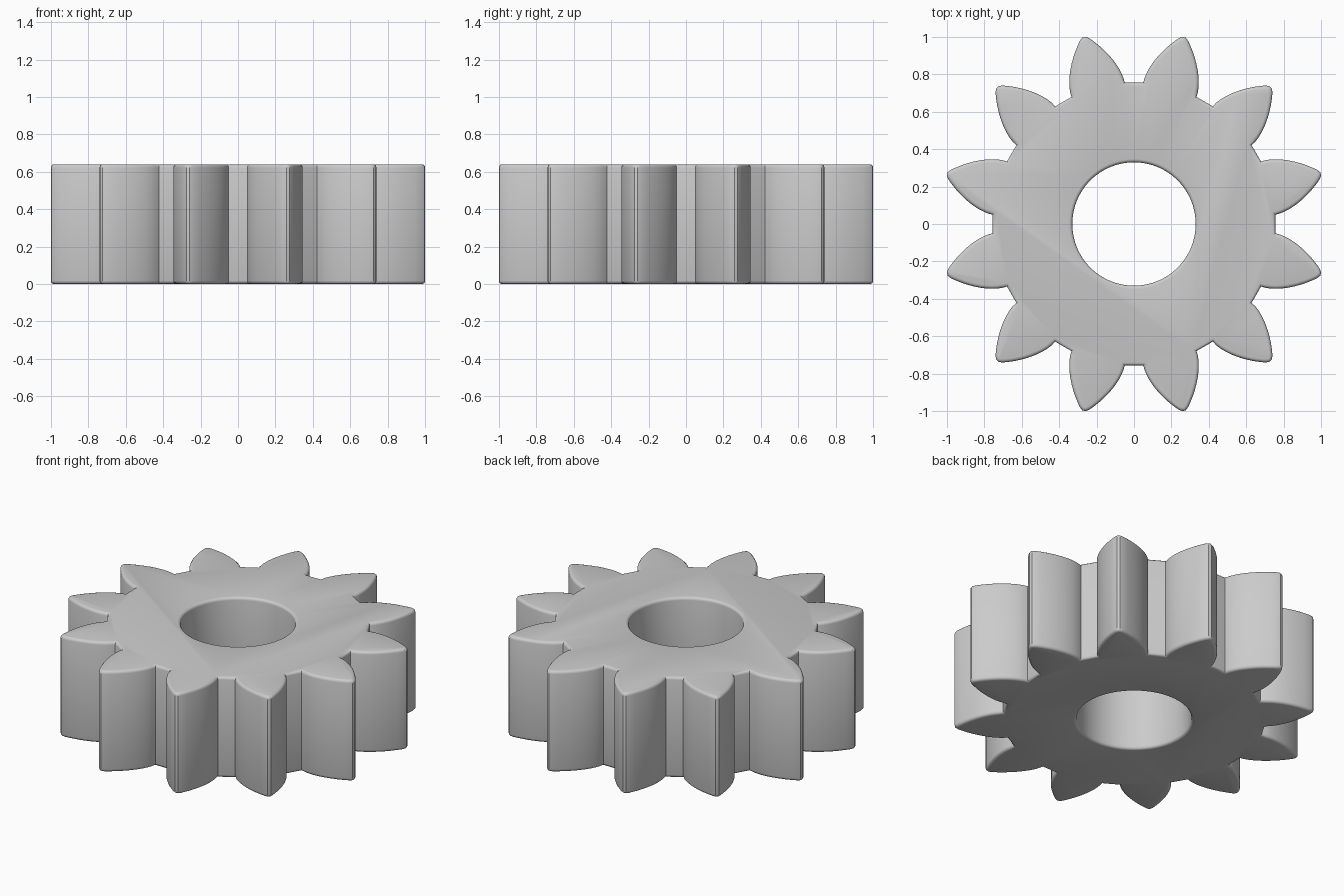
import bpy, bmesh
from math import sin, cos, tan, acos, pi, radians

if "Cube" in bpy.data.objects:
    bpy.data.objects.remove(bpy.data.objects["Cube"])

TEETH, HEIGHT, ROUND = 12, 0.64, 0.018
BASE_R, FLANK_R, TIP_R, BORE_R = 0.757, 1.02, 1.034, 0.33
BASE_HALF = radians(11.2)


def make_object(name, bm):
    bmesh.ops.recalc_face_normals(bm, faces=bm.faces)
    mesh = bpy.data.meshes.new(name)
    bm.to_mesh(mesh)
    bm.free()
    obj = bpy.data.objects.new(name, mesh)
    bpy.context.collection.objects.link(obj)
    return obj


# Half of one involute tooth: (radius, half angle) from root to tip
half = []
for i in range(11):
    r = BASE_R + (FLANK_R - BASE_R) * i / 10
    a = acos(BASE_R / r)
    half.append((r, BASE_HALF - (tan(a) - a)))
half.append((TIP_R, radians(0.5)))
tooth = [(r, -a) for r, a in half] + [(r, a) for r, a in reversed(half)]

# Gear body: toothed outline extruded, with rounded top and bottom rims
bm = bmesh.new()
outline = []
for k in range(TEETH):
    centre = 2 * pi * (k + 0.5) / TEETH
    for r, a in tooth:
        outline.append(bm.verts.new((r * cos(centre + a), r * sin(centre + a), 0)))
base = bm.faces.new(outline)
ext = bmesh.ops.extrude_face_region(bm, geom=[base], use_keep_orig=True)
bmesh.ops.translate(bm, vec=(0, 0, HEIGHT),
                    verts=[v for v in ext["geom"] if isinstance(v, bmesh.types.BMVert)])
bmesh.ops.recalc_face_normals(bm, faces=bm.faces)
rims = [e for e in bm.edges if abs(e.verts[0].co.z - e.verts[1].co.z) < 1e-5]
bmesh.ops.bevel(bm, geom=rims, offset=ROUND, segments=3, profile=0.5,
                affect='EDGES', clamp_overlap=True)
gear = make_object("gear", bm)

# Bore cutter: lathe profile with flared lips that round the hole's edges
lip = [(BORE_R + ROUND * (1 - cos(t)), ROUND * (1 - sin(t)))
       for t in (radians(90 - 22.5 * i) for i in range(5))]
lip = [(BORE_R + ROUND * (1 - cos(radians(d))), ROUND * (1 - sin(radians(d))))
       for d in (90, 67.5, 45, 22.5, 0)]
profile = [(lip[0][0], -0.1)] + lip
profile += [(r, HEIGHT - z) for r, z in reversed(profile)]
SIDES = 64
bm = bmesh.new()
rings = [[bm.verts.new((r * cos(2 * pi * j / SIDES), r * sin(2 * pi * j / SIDES), z))
          for j in range(SIDES)] for r, z in profile]
for lo, hi in zip(rings, rings[1:]):
    for j in range(SIDES):
        n = (j + 1) % SIDES
        bm.faces.new((lo[j], lo[n], hi[n], hi[j]))
bm.faces.new(rings[0])
bm.faces.new(rings[-1])
cutter = make_object("bore_cutter", bm)
cutter.hide_render = True
cutter.display_type = 'WIRE'

# Cut the bore and finish with smooth shading
mod = gear.modifiers.new("bore", 'BOOLEAN')
mod.operation, mod.solver, mod.object = 'DIFFERENCE', 'EXACT', cutter
bpy.context.view_layer.objects.active = gear
gear.select_set(True)
bpy.ops.object.modifier_apply(modifier=mod.name)
bpy.data.objects.remove(cutter)
bpy.ops.object.shade_smooth_by_angle(angle=radians(35))
